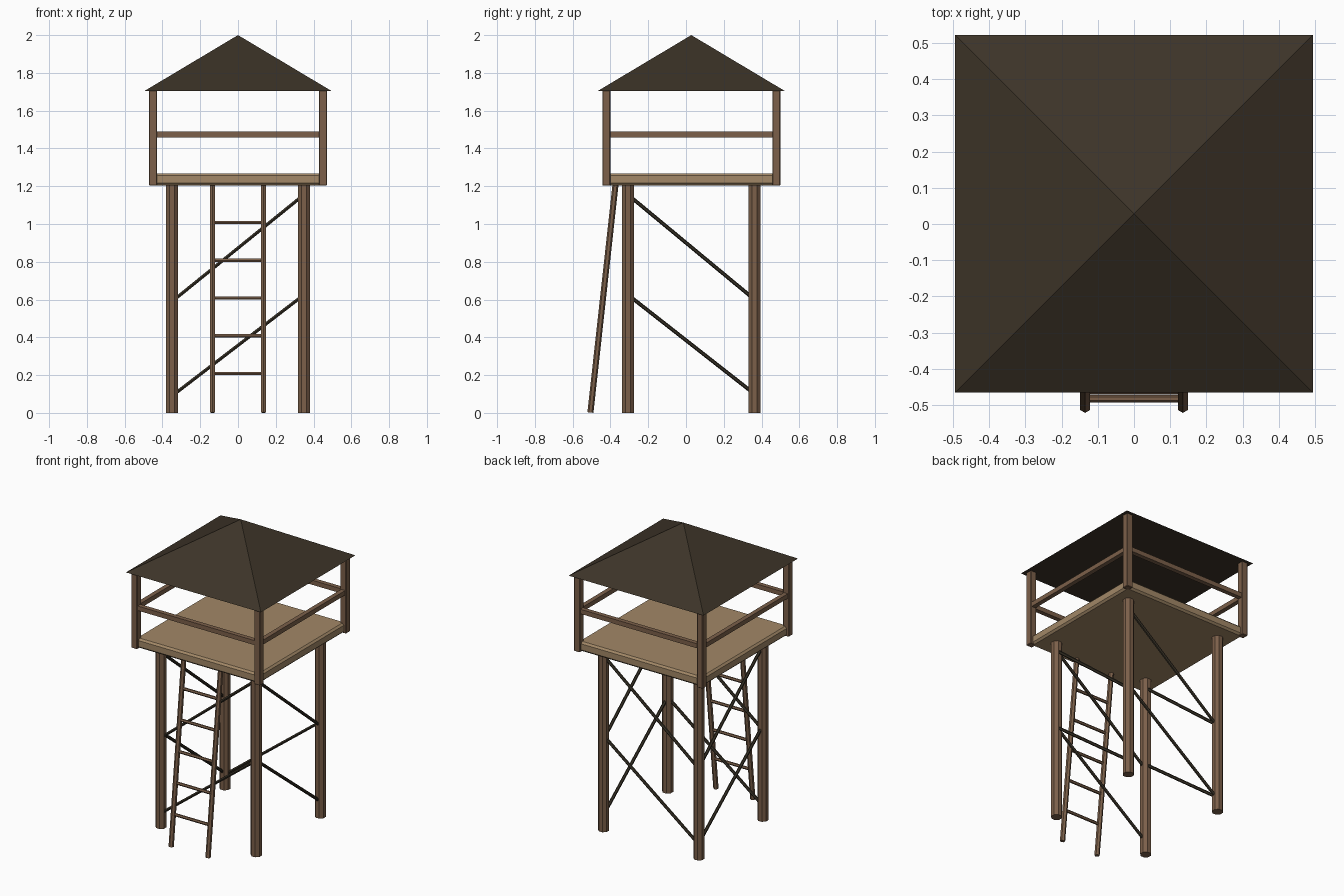
import bpy, bmesh, math
from mathutils import Vector, Matrix

if "Cube" in bpy.data.objects:
    bpy.data.objects.remove(bpy.data.objects["Cube"])

CY = 0.028  # centre of the tower in y (the ladder sticks out in front)


def material(name, rgb):
    m = bpy.data.materials.new(name)
    m.diffuse_color = (*rgb, 1)
    m.use_nodes = True
    m.node_tree.nodes["Principled BSDF"].inputs["Base Color"].default_value = m.diffuse_color
    return m


WOOD = material("brown timber", (0.20, 0.117, 0.068))
PLANK = material("tan planks", (0.36, 0.245, 0.135))
ROOF = material("dark shingles", (0.046, 0.034, 0.021))
BRACE = material("dark brace wood", (0.036, 0.029, 0.018))


def finish(bm, name, mat):
    bmesh.ops.recalc_face_normals(bm, faces=bm.faces)
    me = bpy.data.meshes.new(name)
    bm.to_mesh(me)
    bm.free()
    me.materials.append(mat)
    ob = bpy.data.objects.new(name, me)
    bpy.context.collection.objects.link(ob)
    return ob


def box(name, centre, size, mat, bevel=0):
    bm = bmesh.new()
    bmesh.ops.create_cube(bm, size=1, matrix=Matrix.Translation(centre) @ Matrix.Diagonal((*size, 1)))
    if bevel:
        bmesh.ops.bevel(bm, geom=bm.edges[:], offset=bevel, segments=1, affect='EDGES')
    return finish(bm, name, mat)


def pole(name, a, b, radius, sides, mat, turn=0):
    """Prism with the given number of sides from a to b."""
    a, b = Vector(a), Vector(b)
    d = b - a
    rot = Vector((0, 0, 1)).rotation_difference(d).to_matrix().to_4x4()
    bm = bmesh.new()
    bmesh.ops.create_cone(bm, cap_ends=True, segments=sides, radius1=radius, radius2=radius, depth=d.length,
                          matrix=Matrix.Translation((a + b) / 2) @ rot @ Matrix.Rotation(turn, 4, 'Z'))
    return finish(bm, name, mat)


# Legs and corner posts
LX, LY, PX = 0.349, 0.335, 0.45
for sx in (-1, 1):
    for sy in (-1, 1):
        x, y = sx * LX, CY + sy * LY
        pole("leg", (x, y, 0), (x, y, 1.22), 0.0345, 8, WOOD, math.pi / 8)
        box("roof_post", (sx * PX, CY + sy * PX, 1.457), (0.042, 0.042, 0.506), WOOD, 0.003)

# Diagonal braces, two per side
for s in (-1, 1):
    for lo, hi in ((0.09, 0.625), (0.59, 1.155)):
        pole("cross_brace", (-LX, CY + s * LY, lo), (LX, CY + s * LY, hi), 0.01, 6, BRACE)
        pole("side_brace", (s * LX, CY + LY, lo + 0.01), (s * LX, CY - LY, hi), 0.01, 6, BRACE)

# Platform and handrails
box("platform", (0, CY, 1.236), (0.91, 0.91, 0.064), PLANK, 0.012)
for s in (-1, 1):
    box("handrail", (0, CY + s * PX, 1.474), (2 * PX, 0.03, 0.03), WOOD)
    box("side_handrail", (s * PX, CY, 1.474), (0.03, 2 * PX, 0.03), WOOD)

# Pyramid roof with a closed underside
bm = bmesh.new()
bmesh.ops.create_cone(bm, cap_ends=True, segments=4, radius1=0.494 * math.sqrt(2), radius2=0, depth=0.295,
                      matrix=Matrix.Translation((0, CY, 1.8525)) @ Matrix.Rotation(math.pi / 4, 4, 'Z'))
bmesh.ops.remove_doubles(bm, verts=bm.verts, dist=1e-4)
finish(bm, "roof", ROOF)

# Ladder leaning against the front edge
foot, top = Vector((0, -0.506, 0.002)), Vector((0, -0.373, 1.21))
for s in (-1, 1):
    off = Vector((s * 0.135, 0, 0))
    pole("ladder_rail", foot + off, top + off, 0.016, 6, WOOD)
for i in range(5):
    z = 0.208 + 0.2 * i
    p = foot.lerp(top, z / 1.21)
    pole("ladder_rung", (-0.135, p.y, z), (0.135, p.y, z), 0.01, 6, WOOD)
